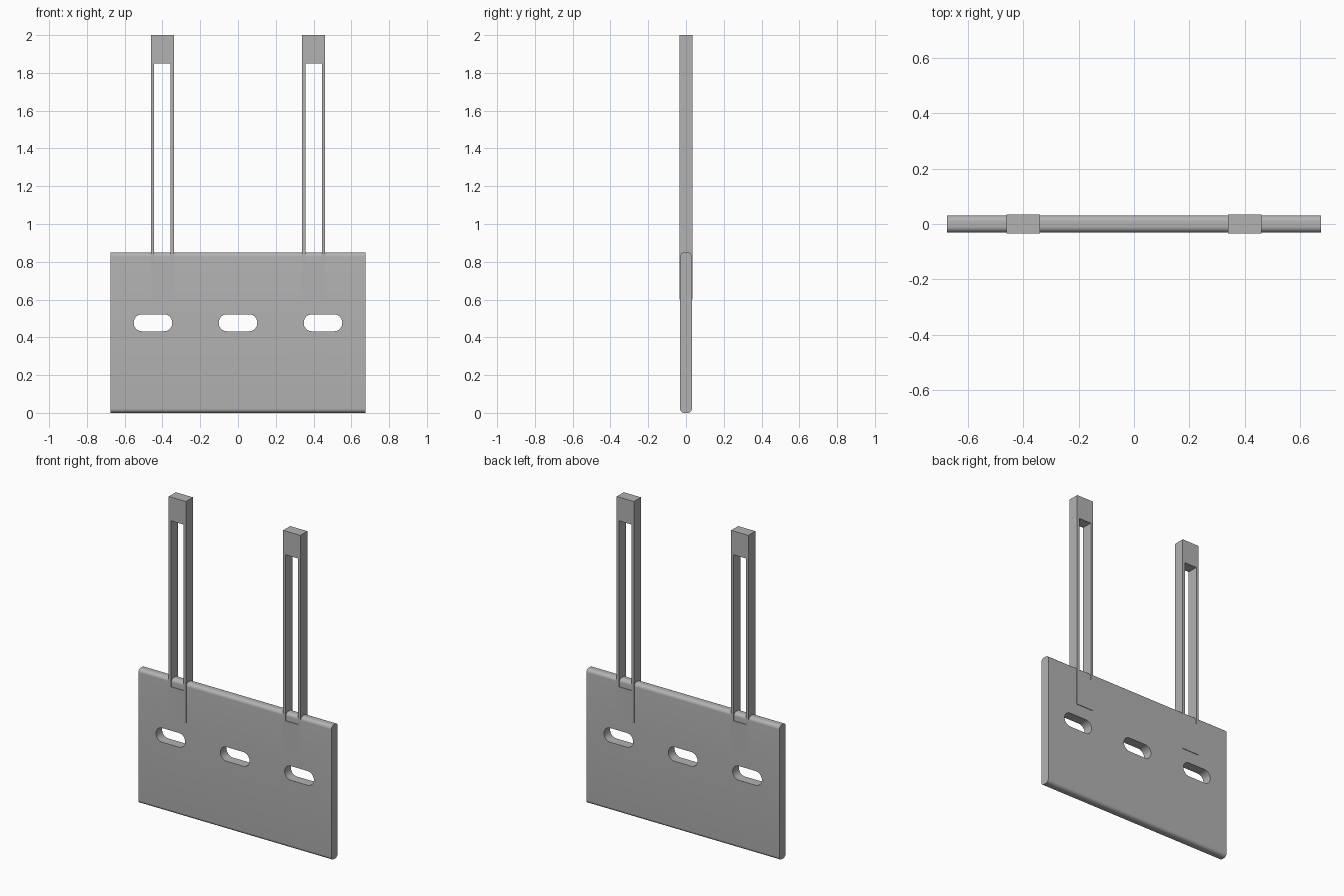
import bpy, bmesh, math
from mathutils import Vector

cube = bpy.data.objects.get("Cube")
if cube:
    bpy.data.objects.remove(cube, do_unlink=True)

grey = bpy.data.materials.new("plain grey")
grey.use_nodes = True
COLOUR = (0.45, 0.45, 0.45, 1)
grey.diffuse_color = COLOUR
grey.node_tree.nodes["Principled BSDF"].inputs["Base Color"].default_value = COLOUR


def new_object(name, bm):
    bmesh.ops.recalc_face_normals(bm, faces=bm.faces)
    mesh = bpy.data.meshes.new(name)
    bm.to_mesh(mesh)
    bm.free()
    mesh.materials.append(grey)
    obj = bpy.data.objects.new(name, mesh)
    bpy.context.collection.objects.link(obj)
    return obj


def rounded_outline(half_w, half_h, radius, steps):
    """Points around a rectangle with rounded corners."""
    points = []
    for k, (sx, sy) in enumerate([(1, 1), (-1, 1), (-1, -1), (1, -1)]):
        for i in range(steps + 1):
            a = math.pi / 2 * (k + i / steps)
            points.append((sx * (half_w - radius) + radius * math.cos(a),
                           sy * (half_h - radius) + radius * math.sin(a)))
    return points


def add_prism(bm, points, depth):
    """Extrude a closed loop of 3D points along the depth vector."""
    face = bm.faces.new([bm.verts.new(p) for p in points])
    moved = bmesh.ops.extrude_face_region(bm, geom=[face])["geom"]
    bmesh.ops.translate(bm, vec=Vector(depth),
                        verts=[v for v in moved if isinstance(v, bmesh.types.BMVert)])


# Plate: rounded long edges, swept from side to side
WIDTH, HEIGHT, THICK = 1.35, 0.85, 0.062
bm = bmesh.new()
add_prism(bm, [(-WIDTH / 2, y, z + HEIGHT / 2) for y, z in
               rounded_outline(THICK / 2, HEIGHT / 2, 0.022, 8)], (WIDTH, 0, 0))
plate = new_object("plate", bm)

# Three slots cut through the plate
bm = bmesh.new()
for x in (-0.45, 0, 0.45):
    add_prism(bm, [(x + px, -0.1, 0.477 + pz) for px, pz in
                   rounded_outline(0.102, 0.045, 0.044, 10)], (0, 0.2, 0))
cutter = new_object("slot_cutter", bm)
cutter.hide_render = True
cut = plate.modifiers.new("slots", "BOOLEAN")
cut.operation = "DIFFERENCE"
cut.solver = "EXACT"
cut.object = cutter
bpy.context.view_layer.objects.active = plate
plate.select_set(True)
bpy.ops.object.modifier_apply(modifier=cut.name)
bpy.data.objects.remove(cutter, do_unlink=True)
bpy.ops.object.shade_smooth_by_angle(angle=math.radians(30))


# Straps: tall rectangular frames with a long opening
def strap(name, x):
    bm = bmesh.new()

    def loop(half_w, low, high):
        return [bm.verts.new((x + s * half_w, -0.035, z))
                for s, z in ((-1, low), (1, low), (1, high), (-1, high))]

    outer = loop(0.06, 0.6, 2.0)
    inner = loop(0.0435, 0.8, 1.85)
    for i in range(4):
        j = (i + 1) % 4
        bm.faces.new((outer[i], outer[j], inner[j], inner[i]))
    moved = bmesh.ops.extrude_face_region(bm, geom=bm.faces[:])["geom"]
    bmesh.ops.translate(bm, vec=(0, 0.07, 0),
                        verts=[v for v in moved if isinstance(v, bmesh.types.BMVert)])
    return new_object(name, bm)


strap("left_strap", 0.4)
strap("right_strap", -0.4)
